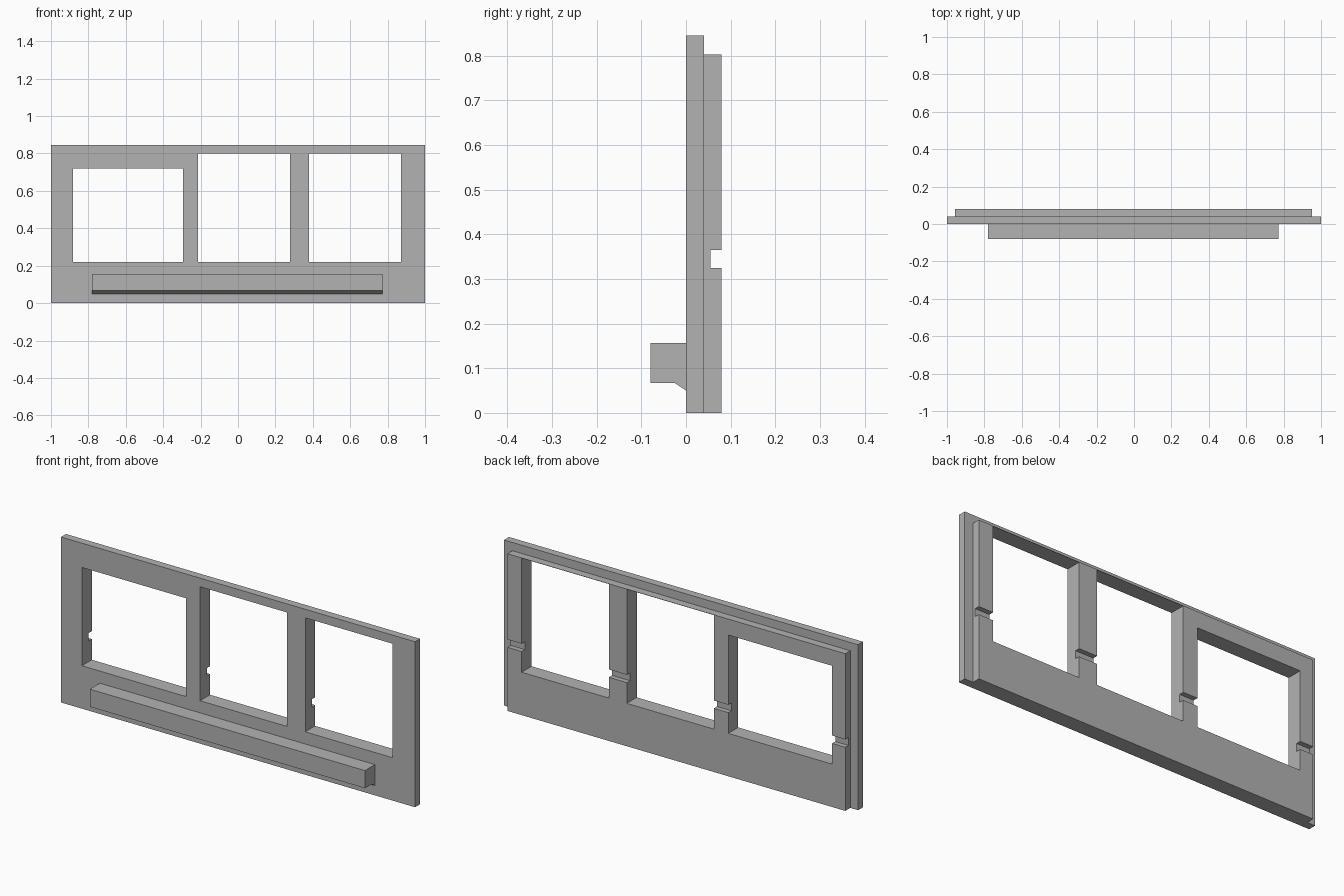
import bpy
import bmesh

if "Cube" in bpy.data.objects:
    bpy.data.objects.remove(bpy.data.objects["Cube"])

grey = bpy.data.materials.new("plain grey")
grey.diffuse_color = (0.45, 0.45, 0.45, 1)
grey.use_nodes = True
grey.node_tree.nodes["Principled BSDF"].inputs["Base Color"].default_value = grey.diffuse_color


def extrude_x(name, profile, x0, x1):
    """Solid from a (y, z) outline swept along x."""
    bm = bmesh.new()
    face = bm.faces.new([bm.verts.new((x0, y, z)) for y, z in profile])
    out = bmesh.ops.extrude_face_region(bm, geom=[face])
    verts = [v for v in out["geom"] if isinstance(v, bmesh.types.BMVert)]
    bmesh.ops.translate(bm, verts=verts, vec=(x1 - x0, 0, 0))
    bmesh.ops.recalc_face_normals(bm, faces=bm.faces)
    mesh = bpy.data.meshes.new(name)
    bm.to_mesh(mesh)
    bm.free()
    mesh.materials.append(grey)
    obj = bpy.data.objects.new(name, mesh)
    bpy.context.collection.objects.link(obj)
    return obj


def box(name, x0, x1, y0, y1, z0, z1):
    return extrude_x(name, [(y0, z0), (y1, z0), (y1, z1), (y0, z1)], x0, x1)


def combine(target, tool, operation):
    """Apply a boolean and remove the tool object."""
    mod = target.modifiers.new(operation, 'BOOLEAN')
    mod.operation = operation
    mod.solver = 'EXACT'
    mod.object = tool
    with bpy.context.temp_override(object=target, active_object=target):
        bpy.ops.object.modifier_apply(modifier=mod.name)
    bpy.data.objects.remove(tool)


# front plate with a smaller stepped plate behind it
panel = box("window_panel", -1, 1, 0, 0.04, 0, 0.845)
combine(panel, box("back_plate", -0.956, 0.953, 0.02, 0.08, 0, 0.8027), 'UNION')

# ledge with a chamfered foot, along the lower front
ledge = [(0.02, 0.05), (0, 0.05), (-0.025, 0.067), (-0.08, 0.067),
         (-0.08, 0.157), (0.02, 0.157)]
combine(panel, extrude_x("front_ledge", ledge, -0.781, 0.773), 'UNION')

# three window openings
for x0, x1, top in [(-0.882, -0.295, 0.721), (-0.214, 0.278, 0.801),
                    (0.38, 0.872, 0.801)]:
    combine(panel, box("opening", x0, x1, -0.2, 0.2, 0.219, top), 'DIFFERENCE')

# horizontal groove across the back of the posts
combine(panel, box("groove", -1.2, 1.2, 0.055, 0.2, 0.325, 0.365), 'DIFFERENCE')
